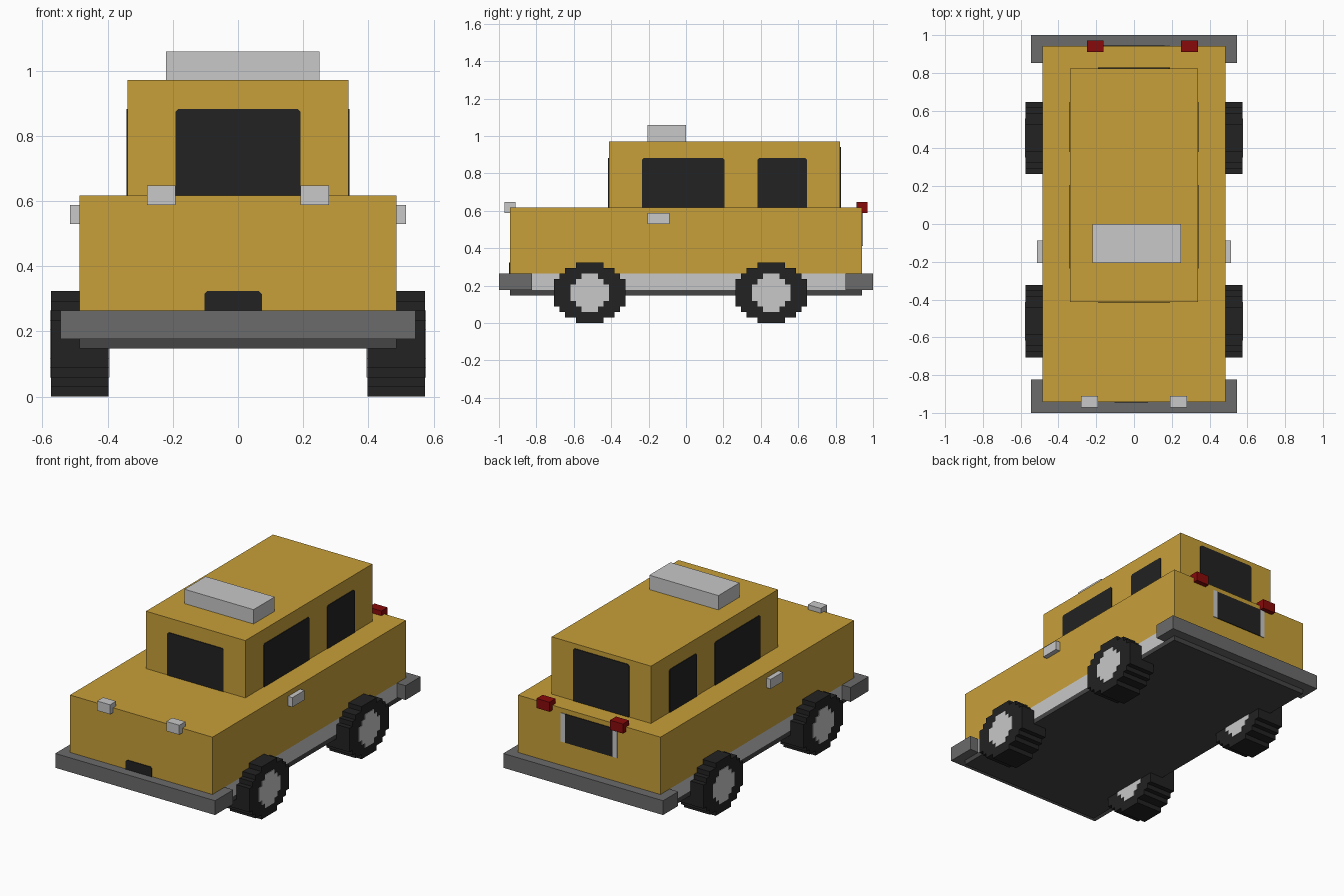
import bpy, bmesh

if "Cube" in bpy.data.objects:
    bpy.data.objects.remove(bpy.data.objects["Cube"])

V = 2 / 68      # the model sits on a block grid, 68 blocks long
T = 0.15        # plate thickness in blocks


def material(name, rgb):
    m = bpy.data.materials.new(name)
    m.diffuse_color = (*rgb, 1)
    m.use_nodes = True
    m.node_tree.nodes["Principled BSDF"].inputs["Base Color"].default_value = m.diffuse_color
    return m


yellow = material("yellow paint", (0.578, 0.352, 0.042))
black = material("black", (0.016, 0.016, 0.016))
light = material("light grey", (0.578, 0.578, 0.578))
grey = material("bumper grey", (0.147, 0.147, 0.147))
dark = material("dark grey", (0.058, 0.058, 0.058))
red = material("red", (0.25, 0.003, 0.003))


def prism(name, pts, axis, lo, hi, mat):
    """Extrude a 2D outline along x (outline y,z) or along y (outline x,z)."""
    bm = bmesh.new()
    put = (lambda a, b: (lo, a, b)) if axis == "x" else (lambda a, b: (a, lo, b))
    face = bm.faces.new([bm.verts.new(put(a, b)) for a, b in pts])
    out = bmesh.ops.extrude_face_region(bm, geom=[face])
    d = (hi - lo, 0, 0) if axis == "x" else (0, hi - lo, 0)
    bmesh.ops.translate(bm, vec=d, verts=[g for g in out["geom"] if isinstance(g, bmesh.types.BMVert)])
    bmesh.ops.recalc_face_normals(bm, faces=bm.faces)
    bmesh.ops.scale(bm, vec=(V, V, V), verts=bm.verts)
    me = bpy.data.meshes.new(name)
    bm.to_mesh(me)
    bm.free()
    me.materials.append(mat)
    ob = bpy.data.objects.new(name, me)
    bpy.context.collection.objects.link(ob)
    return ob


def box(name, x, y, z, mat):
    return prism(name, [(x[0], z[0]), (x[1], z[0]), (x[1], z[1]), (x[0], z[1])], "y", y[0], y[1], mat)


def pane(name, a, z, axis, lo, hi, mat, c=0.3):
    """Thin plate with slightly clipped top corners."""
    pts = [(a[0], z[0]), (a[1], z[0]), (a[1], z[1] - c), (a[1] - c, z[1]), (a[0] + c, z[1]), (a[0], z[1] - c)]
    return prism(name, pts, axis, lo, hi, mat)


def stepped_disc(cy, cz, half_widths):
    """Blocky disc outline; half_widths run from the middle row upward."""
    quarter = []
    for i, w in enumerate(half_widths):
        if i and w == half_widths[i - 1]:
            quarter.pop()
        else:
            quarter.append((w, max(i - 0.5, 0)))
        quarter.append((w, i + 0.5))
    quarter = [p for p in quarter if p[1] > 0]
    upper = quarter + [(-a, b) for a, b in reversed(quarter)]
    return [(cy + a, cz + b) for a, b in upper + [(-a, -b) for a, b in upper]]


# Body and frame
box("chassis", (-16.5, 16.5), (-32, 32), (5, 6), dark)
box("side_sill", (-16.5, 16.5), (-32, 32), (6, 9), light)
box("body", (-16.5, 16.5), (-32, 32), (9, 21), yellow)
box("cabin", (-11.5, 11.5), (-14, 28), (21, 33), yellow)
box("roof_sign", (-7.5, 8.5), (-7, 0), (33, 36), light)
box("front_bumper", (-18.5, 18.5), (-34, -28), (6, 9), grey)
box("rear_bumper", (-18.5, 18.5), (29, 34), (6, 9), grey)

# Lights
for x in (-9.5, 6.5):
    box("headlight", (x, x + 3), (-33, -31), (20, 22), light)
for x in (-8.5, 8.5):
    box("tail_light", (x, x + 3), (31, 33), (20, 22), red)

# Front and rear painted panels
pane("windscreen", (-6.5, 6.5), (21, 30), "y", -14 - T, -14, black)
pane("rear_window", (-6.5, 6.5), (21, 32), "y", 28, 28 + T, black)
pane("grille", (-3.5, 2.5), (9, 11), "y", -32 - T, -32, black)
box("rear_panel", (-5.5, 5.5), (32, 32 + T), (14, 20), black)
for x in (-6.5, 5.5):
    box("rear_panel_trim", (x, x + 1), (32, 32 + T), (14, 20), light)

# Side windows, handles and wheels on both sides
for s in (-1, 1):
    for y0, y1 in ((-8, 7), (13, 22)):
        pane("side_window", (y0, y1), (21, 30), "x", s * 11.5, s * (11.5 + T), black)
    box("door_handle", sorted((s * 16.5, s * 17.5)), (-7, -3), (18, 20), light)
    for cy in (-17.5, 15.5):
        tyre = stepped_disc(cy, 5.5, (6.5, 6.5, 6.5, 5.5, 4.5, 2.5))
        prism("tyre", tyre, "x", s * 13.5, s * 19.5, black)
        hub = stepped_disc(cy, 5.5, (3.5, 3.5, 2.5, 1.5))
        prism("hub", hub, "x", s * 13.4, s * 19.6, light)
